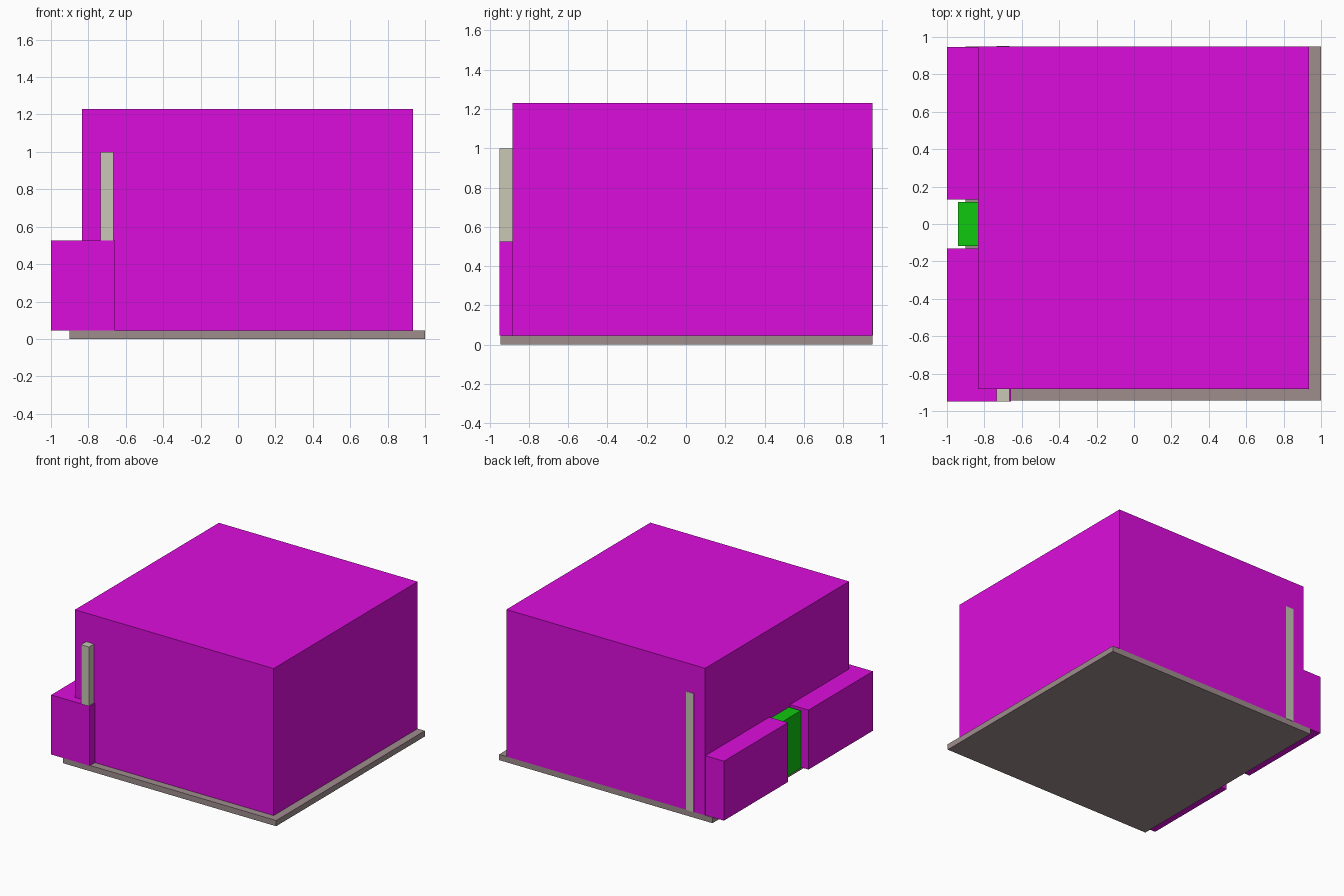
import bpy

if "Cube" in bpy.data.objects:
    bpy.data.objects.remove(bpy.data.objects["Cube"])


def material(name, rgb):
    m = bpy.data.materials.new(name)
    m.diffuse_color = (*rgb, 1)
    m.use_nodes = True
    m.node_tree.nodes["Principled BSDF"].inputs["Base Color"].default_value = m.diffuse_color
    return m


def box(name, x, y, z, mat):
    """Axis-aligned box from (min, max) ranges."""
    ranges = (x, y, z)
    bpy.ops.mesh.primitive_cube_add(size=1, location=[(a + b) / 2 for a, b in ranges])
    ob = bpy.context.object
    ob.name = name
    ob.scale = [b - a for a, b in ranges]
    bpy.ops.object.transform_apply(location=False, rotation=False, scale=True)
    ob.data.materials.append(mat)
    return ob


magenta = material("magenta", (0.72, 0.004, 0.72))
green = material("green", (0.005, 0.58, 0.005))
taupe = material("taupe", (0.35, 0.27, 0.27))
beige = material("beige", (0.58, 0.57, 0.46))

# Ground slab and main block
box("base_slab", (-0.90, 1.0), (-0.943, 0.949), (0.0, 0.046), taupe)
box("main_block", (-0.835, 0.936), (-0.883, 0.949), (0.046, 1.23), magenta)

# Low side blocks either side of the entrance
box("front_side_block", (-1.0, -0.657), (-0.950, -0.132), (0.046, 0.525), magenta)
box("back_side_block", (-1.0, -0.657), (0.132, 0.946), (0.046, 0.525), magenta)

# Entrance door block between them
box("door_block", (-0.94, -0.66), (-0.118, 0.118), (0.046, 0.51), green)

# Upright wall panel running through the building, showing front and back
box("cross_wall", (-0.735, -0.665), (-0.948, 0.952), (0.046, 1.0), beige)
